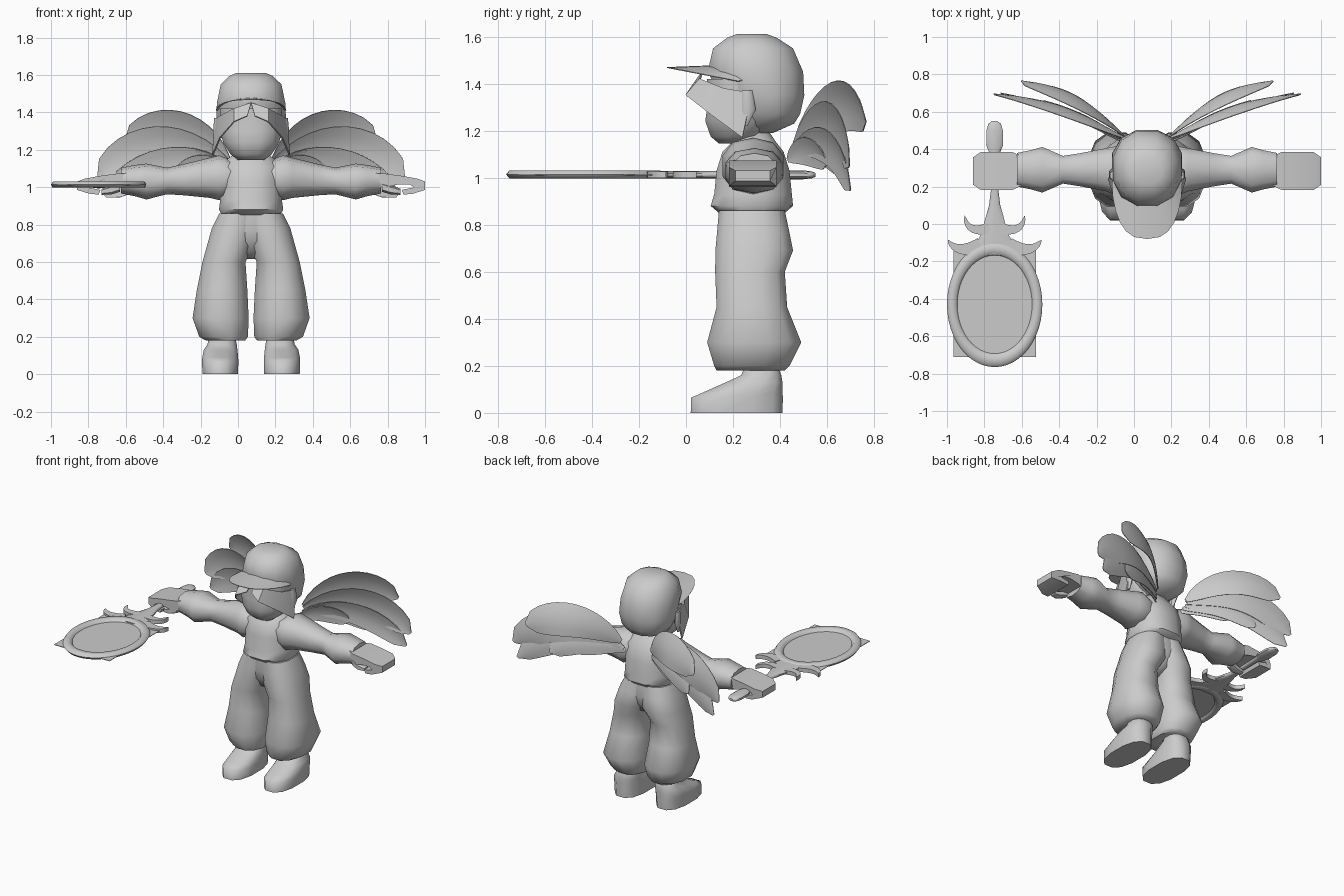
import bpy, bmesh, math
from mathutils import Vector

CX = 0.07      # the figure's own symmetry line
MX = -0.745    # centre line of the hand mirror

grey = bpy.data.materials.new("plain grey")
grey.diffuse_color = (0.6, 0.6, 0.6, 1)


def make(name, verts, faces, thick=0, bevel=0, angle=40):
    me = bpy.data.meshes.new(name)
    me.from_pydata([tuple(v) for v in verts], [], faces)
    bm = bmesh.new()
    bm.from_mesh(me)
    bmesh.ops.recalc_face_normals(bm, faces=bm.faces)
    bm.to_mesh(me)
    bm.free()
    ob = bpy.data.objects.new(name, me)
    bpy.context.collection.objects.link(ob)
    me.materials.append(grey)
    if thick:
        m = ob.modifiers.new("thickness", 'SOLIDIFY')
        m.thickness, m.offset = thick, 0
    if bevel:
        m = ob.modifiers.new("bevel", 'BEVEL')
        m.width, m.segments = bevel, 1
    bpy.ops.object.select_all(action='DESELECT')
    ob.select_set(True)
    bpy.context.view_layer.objects.active = ob
    if thick or bevel:
        bpy.ops.object.convert(target='MESH')
    bpy.ops.object.shade_smooth_by_angle(angle=math.radians(angle))
    return ob


def loft(name, rings, axis='z', n=12, side=1, cx=CX, power=0.85, angle=50):
    """rings: (position along axis, centre a, centre b, radius a, radius b)"""
    verts, faces = [], []
    for p, a0, b0, ra, rb in rings:
        for i in range(n):
            t = 2 * math.pi * (i + 0.5) / n
            c, s = math.cos(t), math.sin(t)
            k = 1 / abs(math.cos(math.pi / n)) ** power
            a = a0 + ra * k * math.copysign(abs(c) ** power, c)
            b = b0 + rb * k * math.copysign(abs(s) ** power, s)
            x, y, z = {'z': (a, b, p), 'x': (p, a, b), 'y': (a, p, b)}[axis]
            verts.append((cx + side * x, y, z))
    for r in range(len(rings) - 1):
        for i in range(n):
            j = (i + 1) % n
            faces.append((r * n + i, r * n + j, (r + 1) * n + j, (r + 1) * n + i))
    faces += [tuple(range(n)), tuple(range((len(rings) - 1) * n, len(rings) * n))]
    return make(name, verts, faces, angle=angle)


def sheet(name, rows, thick=0.004, side=1, cx=CX):
    m = len(rows[0])
    verts = [(cx + side * p[0], p[1], p[2]) for row in rows for p in row]
    faces = [(r * m + i, r * m + i + 1, (r + 1) * m + i + 1, (r + 1) * m + i)
             for r in range(len(rows) - 1) for i in range(m - 1)]
    return make(name, verts, faces, thick=thick)


def blade(name, root, ctrl, tip, width, normal, camber, profile, thick, side, cx):
    """petal swept along a curved spine"""
    A, B, C, N = (Vector(v) for v in (root, ctrl, tip, normal))
    N.normalize()
    rows = []
    for i in range(13):
        t = 0.02 + 0.979 * i / 12
        p = A * (1 - t) ** 2 + B * 2 * t * (1 - t) + C * t * t
        d = (B - A) * (1 - t) + (C - B) * t
        w = d.cross(N).normalized()
        h = width * profile(t)
        rows.append([p + w * h * u - N * camber * h * u * u for u in (-1, -0.5, 0, 0.5, 1)])
    return sheet(name, rows, thick, side, cx)


# Torso, hips
loft("torso", [(0.85, 0, 0.28, 0.155, 0.14), (0.88, 0, 0.28, 0.172, 0.175),
               (0.93, 0, 0.285, 0.165, 0.165), (1.03, 0, 0.285, 0.165, 0.155),
               (1.11, 0, 0.285, 0.16, 0.13), (1.155, 0, 0.29, 0.12, 0.09),
               (1.2, 0, 0.29, 0.06, 0.06)])
loft("trouser_seat", [(0.615, 0, 0.28, 0.03, 0.04), (0.65, 0, 0.285, 0.07, 0.1),
                      (0.71, 0, 0.285, 0.13, 0.135), (0.77, 0, 0.285, 0.175, 0.143),
                      (0.86, 0, 0.28, 0.16, 0.138)], angle=80)

petal = lambda t: 2.16 * t ** 0.7 * (1 - t) ** 0.45
horn = lambda t: (1 - t) ** 0.6

for s, tag in ((1, "left"), (-1, "right")):
    # Baggy trouser legs
    loft(tag + "_trouser_leg",
         [(0.18, 0.137, 0.275, 0.105, 0.145), (0.2, 0.147, 0.28, 0.13, 0.16),
          (0.3, 0.163, 0.29, 0.15, 0.2), (0.45, 0.155, 0.28, 0.135, 0.15),
          (0.6, 0.145, 0.272, 0.115, 0.148), (0.69, 0.11, 0.29, 0.125, 0.165),
          (0.78, 0.085, 0.285, 0.125, 0.152), (0.86, 0.065, 0.28, 0.105, 0.14)], side=s)
    # Shoes, lofted from sole to ankle
    loft(tag + "_shoe",
         [(0, 0.165, 0.215, 0.095, 0.195), (0.065, 0.165, 0.217, 0.097, 0.195),
          (0.09, 0.165, 0.245, 0.096, 0.165), (0.13, 0.163, 0.29, 0.09, 0.12),
          (0.16, 0.155, 0.32, 0.078, 0.085), (0.2, 0.155, 0.32, 0.07, 0.07)],
         side=s, power=0.8, angle=75)
    # Sleeves
    loft(tag + "_sleeve",
         [(0.1, 0.285, 1.05, 0.11, 0.09), (0.17, 0.285, 1.05, 0.13, 0.115),
          (0.22, 0.29, 1.05, 0.115, 0.103), (0.36, 0.29, 1.04, 0.088, 0.08),
          (0.45, 0.29, 1.033, 0.074, 0.068), (0.56, 0.29, 1.03, 0.122, 0.092),
          (0.62, 0.29, 1.035, 0.105, 0.08), (0.695, 0.29, 1.035, 0.09, 0.066)],
         axis='x', n=10, side=s)
    # Curled hand: C-shaped profile pushed across the palm, corners drawn in
    prof = [(0.66, 1.075), (0.72, 1.072), (0.81, 1.06), (0.89, 1.045), (0.93, 1.03),
            (0.93, 0.985), (0.865, 0.965), (0.815, 0.96), (0.805, 0.985), (0.87, 0.998),
            (0.85, 1.015), (0.79, 1.015), (0.72, 1.0), (0.66, 1.0)]
    n = len(prof)
    hv = [(CX + s * x, y + (0.028 if x < 0.7 or x > 0.92 else 0) * d, z)
          for y, d in ((0.182, 1), (0.385, -1)) for x, z in prof]
    hf = [(i, (i + 1) % n, n + (i + 1) % n, n + i) for i in range(n)]
    make(tag + "_hand", hv, hf + [tuple(range(n)), tuple(range(n, 2 * n))], angle=30)
    loft(tag + "_thumb", [(0.7, 0.22, 1.0, 0.027, 0.022), (0.75, 0.21, 0.985, 0.028, 0.022),
                          (0.8, 0.215, 0.975, 0.02, 0.014)], axis='x', n=6, side=s)
    # Fringe sweeping from the brow to a point at the cheek
    sheet(tag + "_fringe",
          [[(0, 0.07, 1.45), (0.09, 0.06, 1.42), (0.165, 0.16, 1.38), (0.19, 0.28, 1.36)],
           [(0.02, 0.03, 1.38), (0.09, 0.0, 1.35), (0.165, 0.11, 1.265), (0.205, 0.24, 1.17)]],
          0.008, side=s)
    loft(tag + "_side_lock", [(1.22, 0.185, 0.25, 0.006, 0.01), (1.29, 0.19, 0.265, 0.014, 0.028),
                              (1.37, 0.185, 0.26, 0.012, 0.02)], n=6, side=s)
    # Wing feathers: root, bend, tip, half width, tilt
    for k, (r, c, t, w, tilt) in enumerate((
            ((0.11, 0.46, 1.14), (0.34, 0.71, 1.42), (0.67, 0.765, 1.24), 0.112, 0.3),
            ((0.11, 0.455, 1.13), (0.5, 0.68, 1.36), (0.815, 0.695, 1.05), 0.11, 0.25),
            ((0.11, 0.45, 1.11), (0.45, 0.64, 1.23), (0.78, 0.7, 0.95), 0.085, 0.2),
            ((0.1, 0.44, 1.09), (0.35, 0.6, 1.2), (0.55, 0.66, 1.03), 0.08, 0.25),
            ((0.1, 0.43, 1.07), (0.23, 0.52, 1.16), (0.4, 0.6, 1.06), 0.065, 0.25))):
        blade(f"{tag}_wing_feather_{k + 1}", r, c, t, w, (-0.45, 0.9, tilt), 0.15,
              petal, 0.004, s, CX)
    # Crescent ornaments on the mirror
    for k, (r, c, t, w) in enumerate((
            ((0.02, -0.02, 1.012), (0.15, -0.06, 1.012), (0.16, 0.045, 1.012), 0.03),
            ((0.07, -0.11, 1.012), (0.2, -0.17, 1.012), (0.25, -0.085, 1.012), 0.04))):
        blade(f"{tag}_mirror_horn_{k + 1}", r, c, t, w, (0, 0, 1), 0, horn, 0.028, s, MX)

# Head, cap and brim
loft("face", [(1.145, 0, 0.2, 0.07, 0.06), (1.175, 0, 0.21, 0.11, 0.105),
              (1.24, 0, 0.22, 0.15, 0.138), (1.3, 0, 0.22, 0.165, 0.13),
              (1.42, 0, 0.23, 0.165, 0.14)])
loft("cap", [(1.19, 0, 0.31, 0.07, 0.06), (1.23, 0, 0.34, 0.13, 0.12),
             (1.27, 0, 0.345, 0.165, 0.14), (1.35, 0, 0.325, 0.187, 0.178),
             (1.45, 0, 0.295, 0.183, 0.203), (1.55, 0, 0.285, 0.162, 0.17),
             (1.595, 0, 0.28, 0.115, 0.105), (1.61, 0, 0.28, 0.08, 0.065)], power=0.92)
rows = []
for i in range(13):
    a = math.pi * (i / 12 - 0.5)
    c, sn = math.cos(a), math.sin(a)
    inner = (0.17 * sn, 0.26 - 0.16 * c, 1.415 + 0.06 * c)
    x = 0.187 * math.copysign(abs(sn) ** 0.75, sn)
    rows.append([inner, (x, 0.22 - 0.3 * c, 1.41 + 0.058 * c)])
sheet("cap_brim", rows, 0.004)

# Hand mirror: oval frame, rectangular glass plate, handle
N, verts, faces = 48, [], []
section = [(-1, 0), (-0.6, 1), (0.6, 1), (1, 0), (0.6, -1), (-0.6, -1)]
for i in range(N):
    t = 2 * math.pi * i / N
    m = ((i + 1) % N) * 6
    for j, (u, v) in enumerate(section):
        verts.append((MX + (0.2275 + 0.0275 * u) * math.cos(t),
                      -0.43 + (0.299 + 0.036 * u) * math.sin(t), 1.014 + 0.017 * v))
        q = (j + 1) % 6
        faces.append((i * 6 + j, i * 6 + q, m + q, m + j))
make("mirror_frame", verts, faces, angle=60)
make("mirror_glass", [(MX + x, y, 1.012) for x, y in
                      ((-0.22, -0.71), (0.22, -0.71), (0.22, -0.13), (-0.22, -0.13))],
     [(0, 1, 2, 3)], thick=0.004)
loft("mirror_handle",
     [(y, 0, 1.012, w, h) for y, w, h in (
         (-0.165, 0.13, 0.012), (-0.12, 0.11, 0.015), (-0.05, 0.07, 0.015),
         (0.03, 0.05, 0.015), (0.1, 0.03, 0.015), (0.18, 0.02, 0.015), (0.38, 0.028, 0.016),
         (0.42, 0.045, 0.018), (0.5, 0.044, 0.018), (0.535, 0.034, 0.014), (0.55, 0.015, 0.008))],
     axis='y', n=10, cx=MX)
